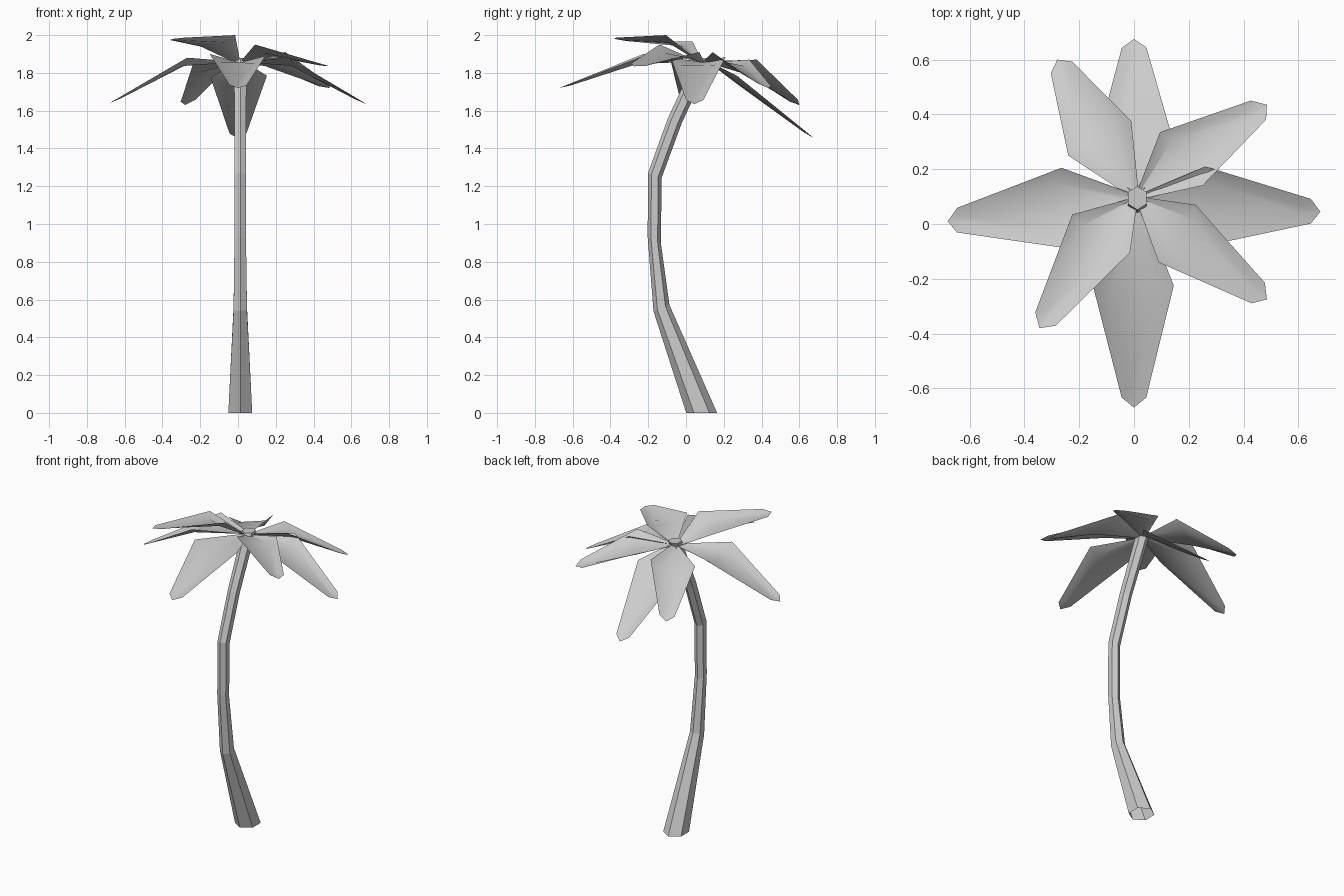
import bpy, bmesh, math
from mathutils import Vector

cube = bpy.data.objects.get("Cube")
if cube:
    bpy.data.objects.remove(cube)

grey = bpy.data.materials.new("light grey")
grey.use_nodes = True
grey.diffuse_color = (0.6, 0.6, 0.6, 1)
grey.node_tree.nodes["Principled BSDF"].inputs["Base Color"].default_value = (0.6, 0.6, 0.6, 1)


def finish(name, bm):
    mesh = bpy.data.meshes.new(name)
    bm.to_mesh(mesh)
    bm.free()
    mesh.materials.append(grey)
    obj = bpy.data.objects.new(name, mesh)
    bpy.context.collection.objects.link(obj)
    return obj


def bridge(bm, a, b, closed=False):
    count = len(a)
    for i in range(count if closed else count - 1):
        j = (i + 1) % count
        bm.faces.new((a[i], a[j], b[j], b[i]))


# Trunk: hexagonal rings along a bent path (y, z, radius, stretch, tilt), open below
def make_trunk():
    bm = bmesh.new()
    path = [(0.083, 0, 0.073, 1.12, 0), (-0.13, 0.555, 0.041, 1.03, 0.4),
            (-0.168, 0.915, 0.035, 1, -0.5), (-0.165, 1.257, 0.035, 1.03, -0.35),
            (-0.06, 1.545, 0.035, 1.03, -0.4), (0.095, 1.88, 0.039, 1.1, 0)]
    rings = []
    for y, z, radius, stretch, tilt in path:
        ring = []
        for i in range(6):
            a = math.radians(90 + 60 * i)
            d = radius * stretch * math.sin(a)
            ring.append(bm.verts.new((0.012 + radius * math.cos(a), y + d, z + d * tilt)))
        rings.append(ring)
    for low, high in zip(rings, rings[1:]):
        bridge(bm, low, high, True)
    bm.faces.new(rings[-1])
    finish("trunk", bm)


# Frond: trough-shaped sheet from the crown to the bend, then to a blunt tip
def make_frond(name, left, right, tip):
    left, right, tip = Vector(left), Vector(right), Vector(tip)
    bend = (left + right) / 2
    side = (right - left).normalized()
    ahead = (tip - bend).normalized()
    down = Vector((0, 0, -1))
    crown = Vector((0.01, 0.095, 1.86))
    flat = Vector((bend.x - crown.x, bend.y - crown.y, 0)).normalized()

    def row(a, b, inset, forward, drop):
        shift = ahead * forward + down * drop
        return [a, a.lerp(b, inset) + shift, b.lerp(a, inset) + shift, b]

    root = crown + flat * 0.025
    neck = tip - ahead * 0.04
    rows = [row(root - side * 0.022, root + side * 0.022, 0.25, 0, 0.004),
            row(left, right, 0.19, 0.022, 0.032),
            row(neck - side * 0.045, neck + side * 0.045, 0.35, -0.03, 0.01)]
    bm = bmesh.new()
    rows = [[bm.verts.new(p) for p in r] for r in rows]
    for a, b in zip(rows, rows[1:]):
        bridge(bm, a, b)
    end = bm.verts.new(tip)
    for a, b in zip(rows[-1], rows[-1][1:]):
        bm.faces.new((a, b, end))
    return finish(name, bm)


make_trunk()

# Left shoulder, right shoulder and tip of each frond, seen from the crown outward
fronds = {
    "front_frond": ((0.145, -0.225, 1.89), (-0.15, -0.225, 1.9), (0, -0.67, 1.72)),
    "front_left_frond": ((0.225, 0.07, 1.91), (0.09, -0.14, 1.95), (0.485, -0.275, 1.835)),
    "left_frond": ((0.26, 0.21, 1.885), (0.26, -0.08, 1.88), (0.68, 0.045, 1.635)),
    "back_left_frond": ((0.095, 0.335, 1.87), (0.25, 0.14, 1.91), (0.485, 0.435, 1.72)),
    "back_frond": ((-0.145, 0.265, 1.775), (0.153, 0.27, 1.785), (0, 0.675, 1.455)),
    "back_right_frond": ((-0.24, 0.25, 1.84), (-0.01, 0.375, 1.87), (-0.28, 0.6, 1.63)),
    "right_frond": ((-0.27, -0.085, 1.88), (-0.265, 0.205, 1.88), (-0.68, 0.01, 1.64)),
    "front_right_frond": ((-0.015, -0.105, 2.0), (-0.225, 0.035, 1.965), (-0.345, -0.38, 1.98)),
}
bpy.ops.object.select_all(action="DESELECT")
for name, (left, right, tip) in fronds.items():
    frond = make_frond(name, left, right, tip)
    frond.select_set(True)
    bpy.context.view_layer.objects.active = frond
bpy.ops.object.shade_smooth_by_angle(angle=math.radians(35))
